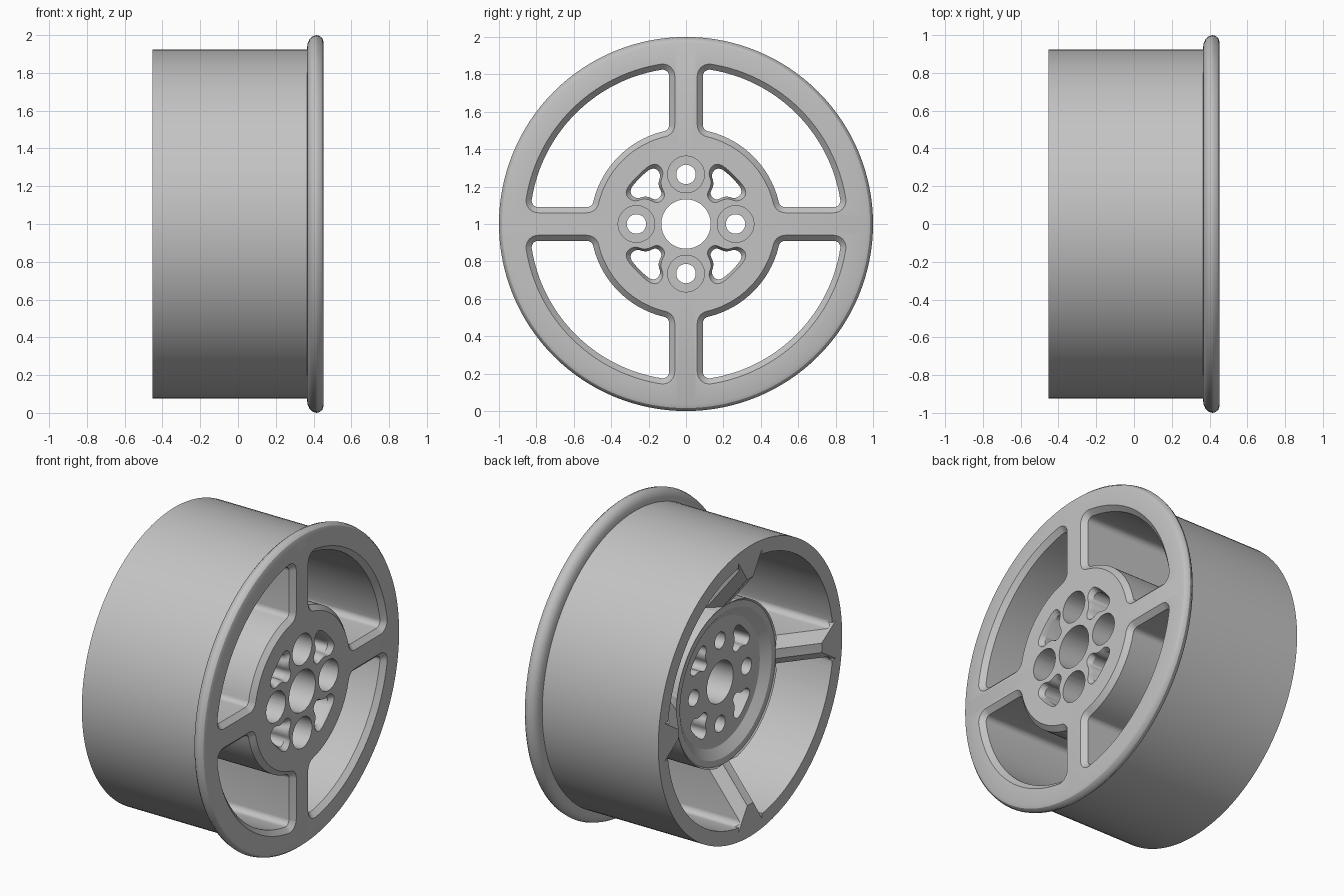
import bpy
import bmesh
from math import sin, cos, pi, sqrt, atan2

cube = bpy.data.objects.get("Cube")
if cube:
    bpy.data.objects.remove(cube, do_unlink=True)

CENTRE_Z = 1.0
HALF = 0.4525      # half of the wheel's width


def turned(points, angle):
    """Rotate (y, z) points about the axle."""
    c, s = cos(angle), sin(angle)
    return [(y * c - z * s, y * s + z * c) for y, z in points]


def make_object(name, rings, closed=False):
    """Skin rings of (x, y, z) points; cap the ends, or join last to first."""
    bm = bmesh.new()
    loops = [[bm.verts.new((x, y, z + CENTRE_Z)) for x, y, z in ring] for ring in rings]
    pairs = list(zip(loops, loops[1:]))
    if closed:
        pairs.append((loops[-1], loops[0]))
    else:
        bm.faces.new(loops[0])
        bm.faces.new(loops[-1])
    for a, b in pairs:
        n = len(a)
        for i in range(n):
            j = (i + 1) % n
            bm.faces.new((a[i], a[j], b[j], b[i]))
    bmesh.ops.recalc_face_normals(bm, faces=bm.faces)
    mesh = bpy.data.meshes.new(name)
    bm.to_mesh(mesh)
    bm.free()
    obj = bpy.data.objects.new(name, mesh)
    bpy.context.collection.objects.link(obj)
    return obj


def prism(name, sections, angle):
    """Cutter along the axle from (x, outline) sections."""
    return make_object(name, [[(x, y, z) for y, z in turned(o, angle)] for x, o in sections])


def circle(radius, y=0.0, count=40):
    return [(y + radius * cos(2 * pi * i / count), radius * sin(2 * pi * i / count))
            for i in range(count)]


def arc(cy, cz, radius, start, end, count):
    return [(cy + radius * cos(start + (end - start) * i / count),
             cz + radius * sin(start + (end - start) * i / count)) for i in range(count + 1)]


def window_outline(grow):
    """Quarter-ring opening with rounded corners, symmetric about its diagonal."""
    inner, outer, side, c = 0.51 - grow, 0.835 + grow, 0.09 - grow, 0.035 + grow
    oz = sqrt((outer - c) ** 2 - (side + c) ** 2)
    iz = sqrt((inner + c) ** 2 - (side + c) ** 2)
    oa, ia = atan2(side + c, oz), atan2(side + c, iz)
    pts = arc(oz, side + c, c, -pi / 2, oa, 8)
    pts += arc(0, 0, outer, oa, pi / 2 - oa, 32)[1:-1]
    pts += arc(side + c, oz, c, pi / 2 - oa, pi, 8)
    pts += arc(side + c, iz, c, pi, 1.5 * pi - ia, 8)
    pts += arc(0, 0, inner, pi / 2 - ia, ia, 24)[1:-1]
    pts += arc(iz, side + c, c, pi + ia, 1.5 * pi, 8)
    return pts


def pocket_outline(scale):
    """Rounded lightening hole between two bolt seats."""
    half = [(0.105, 0.15), (0.14, 0.215), (0.115, 0.285), (0.17, 0.335)]
    pts = half + [(0.26, 0.26)] + [(z, y) for y, z in reversed(half)]
    for _ in range(3):   # corner cutting
        pts = [(a[0] * (1 - t) + b[0] * t, a[1] * (1 - t) + b[1] * t)
               for a, b in zip(pts, pts[1:] + pts[:1]) for t in (0.25, 0.75)]
    return [(0.2 + (y - 0.2) * scale, 0.2 + (z - 0.2) * scale) for y, z in pts]


# Turned body: barrel, rolled flange, flat front, dished back
BORE = 0.132
profile = [(-HALF, 0.925), (0.365, 0.925), (0.368, 0.955), (0.378, 0.978), (0.396, 0.994),
           (0.415, 1.0), (0.432, 0.996), (0.446, 0.984), (HALF, 0.965),
           (HALF, BORE), (-0.24, BORE), (-0.24, 0.4), (-0.28, 0.46), (-0.28, 0.5),
           (-HALF, 0.72)]
SEG = 128
wheel = make_object("wheel", [[(x, y, z) for y, z in circle(r, count=SEG)]
                              for x, r in profile], closed=True)

cutters = []
for k in range(4):
    angle = k * pi / 2
    # Large openings with a bevelled front edge
    cutters.append(prism("window_cutter", [
        (HALF + 0.01, window_outline(0.04)), (HALF - 0.03, window_outline(0.0)),
        (-0.6, window_outline(0.0))], angle))
    # Small pockets in the hub
    cutters.append(prism("pocket_cutter", [
        (HALF + 0.01, pocket_outline(1.06)), (HALF - 0.03, pocket_outline(0.8)),
        (-0.6, pocket_outline(0.8))], angle))
    # Stepped bolt holes
    cutters.append(prism("bolt_hole_cutter", [
        (0.6, circle(0.098, 0.265)), (-0.1, circle(0.098, 0.265)),
        (-0.1, circle(0.052, 0.265)), (-0.6, circle(0.052, 0.265))], angle))
    # Slanted chamfers along the back of each spoke
    for side in (-1, 1):
        rings = []
        for r in (0.5, 0.9):
            x = -0.28 - (r - 0.5) * 0.785
            section = [(0.03, x), (0.12, x + 0.11), (0.12, x - 0.3), (0.03, x - 0.3)]
            rings.append([(px, *turned([(r, side * t)], angle)[0]) for t, px in section])
        cutters.append(make_object("spoke_chamfer_cutter", rings))

bpy.ops.object.select_all(action="DESELECT")
bpy.context.view_layer.objects.active = wheel
wheel.select_set(True)
for cutter in cutters:
    cutter.hide_render = True
    mod = wheel.modifiers.new("cut", "BOOLEAN")
    mod.operation = "DIFFERENCE"
    mod.solver = "EXACT"
    mod.object = cutter
    bpy.ops.object.modifier_apply(modifier=mod.name)
for cutter in cutters:
    bpy.data.objects.remove(cutter, do_unlink=True)

# Plain grey metal
grey = bpy.data.materials.new("light_grey")
grey.use_nodes = True
colour = (0.55, 0.55, 0.55, 1.0)
grey.diffuse_color = colour
grey.node_tree.nodes["Principled BSDF"].inputs["Base Color"].default_value = colour
wheel.data.materials.clear()
wheel.data.materials.append(grey)
bpy.ops.object.shade_smooth_by_angle(angle=pi / 6)
